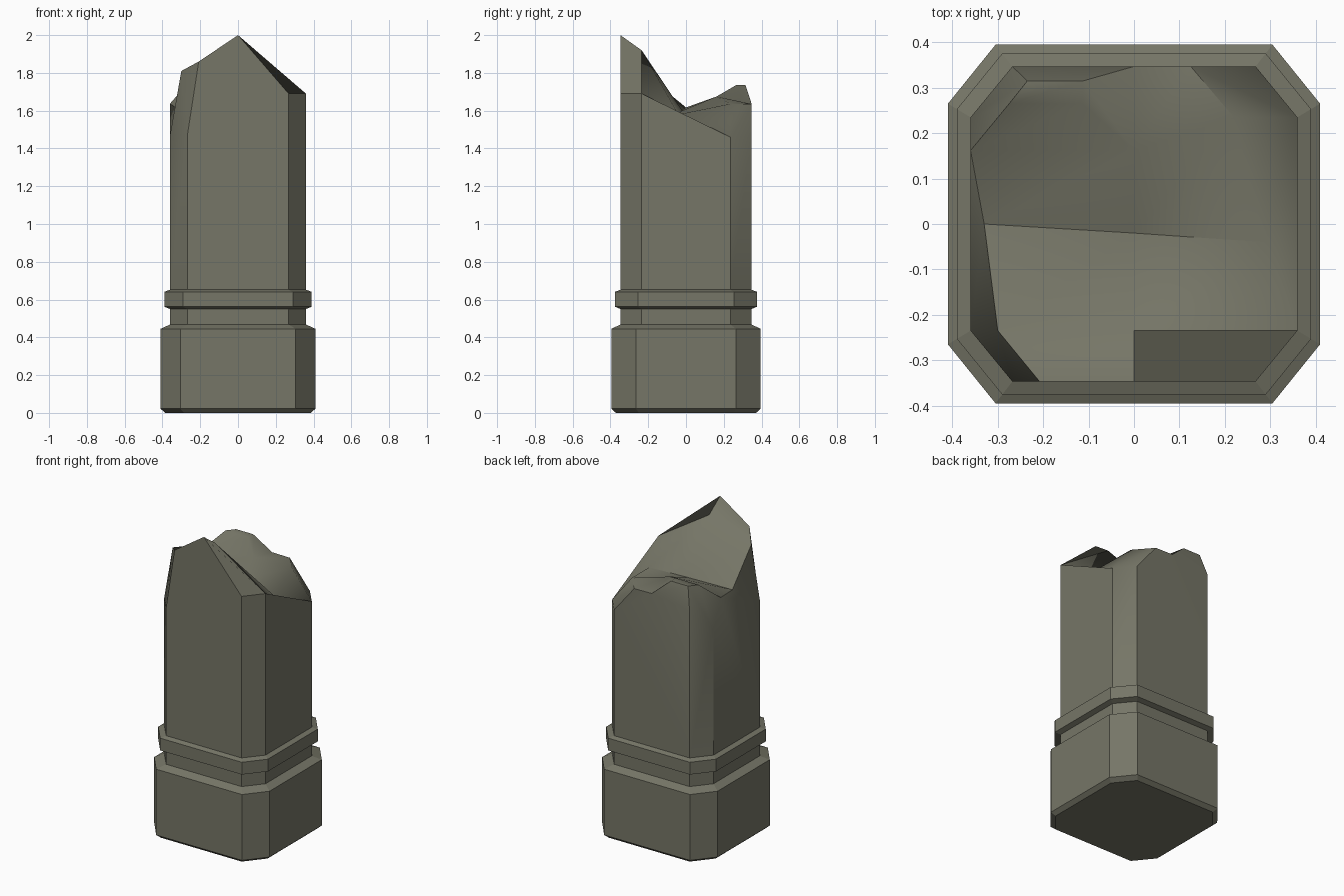
import bpy, bmesh, math

if "Cube" in bpy.data.objects:
    bpy.data.objects.remove(bpy.data.objects["Cube"])

stone = bpy.data.materials.new("weathered_stone")
stone.diffuse_color = (0.18, 0.18, 0.135, 1)
stone.use_nodes = True
stone.node_tree.nodes["Principled BSDF"].inputs["Base Color"].default_value = stone.diffuse_color


def octagon(k):
    """Chamfered rectangle of the shaft, grown outwards by k."""
    hx, fx = 0.36 + k, 0.268 + 0.74 * k
    hy, fy = 0.347 + 0.96 * k, 0.235 + 0.6 * k
    return [(-fx, -hy), (fx, -hy), (hx, -fy), (hx, fy),
            (fx, hy), (-fx, hy), (-hx, fy), (-hx, -fy)]


def finish(name, bm):
    bmesh.ops.recalc_face_normals(bm, faces=bm.faces)
    me = bpy.data.meshes.new(name)
    bm.to_mesh(me)
    bm.free()
    me.materials.append(stone)
    ob = bpy.data.objects.new(name, me)
    bpy.context.collection.objects.link(ob)
    return ob


# Plinth, neck and collar: one stepped profile of (growth, z)
profile = [(0.025, 0), (0.05, 0.022), (0.05, 0.445), (0, 0.468),
           (0, 0.55), (0.03, 0.562), (0.03, 0.641), (0, 0.652)]
bm = bmesh.new()
rings = [[bm.verts.new((x, y, z)) for x, y in octagon(k)] for k, z in profile]
for lo, hi in zip(rings, rings[1:]):
    for i in range(8):
        j = (i + 1) % 8
        bm.faces.new((lo[i], lo[j], hi[j], hi[i]))
bm.faces.new(rings[0][::-1])
finish("plinth_and_collar", bm)

# Broken shaft: corner posts of differing height plus break points
corners = ["fl", "fr", "rf", "rb", "br", "bl", "lb", "lf"]
heights = [1.47, 1.69, 1.69, 1.46, 1.46, 1.60, 1.46, 1.47]
points = {}
for n, (x, y), h in zip(corners, octagon(0), heights):
    points[n + "0"] = (x, y, 0.652)
    points[n] = (x, y, h)
points.update({
    "front_sh": (-0.208, -0.347, 1.86), "peak": (0, -0.347, 2.0),
    "left_sh": (-0.30, -0.235, 1.81), "left_val": (-0.33, 0, 1.617),
    "left_b": (-0.36, 0.162, 1.637), "crest": (0, -0.235, 1.92),
    "mid": (0, -0.02, 1.60), "right_val": (0.29, -0.04, 1.58),
    "right_sh": (0.22, 0.235, 1.636), "back_r": (0.125, 0.347, 1.635),
    "back_m": (0, 0.347, 1.637), "ridge": (0, 0.162, 1.675),
    "a": (-0.275, 0.265, 1.735), "b": (-0.113, 0.265, 1.735),
    "c": (-0.113, 0.315, 1.735), "d": (-0.235, 0.315, 1.735)})
faces = [
    # walls
    "fl0 fr0 fr peak front_sh fl", "fr0 rf0 rf fr", "rf0 rb0 rb rf",
    "rb0 br0 br rb", "br0 bl0 bl back_m back_r br", "bl0 lb0 lb bl",
    "lb0 lf0 lf left_b lb", "lf0 fl0 fl lf",
    # chipped corners and sides
    "fl front_sh left_sh lf", "lf left_sh left_val left_b",
    "rf rb right_sh right_val", "rb br back_r right_sh",
    # broken top
    "front_sh peak crest left_sh", "peak fr rf crest",
    "crest rf right_val mid", "left_sh crest mid left_val",
    "left_val mid ridge left_b", "mid right_val right_sh ridge",
    "ridge right_sh back_r back_m",
    # raised stub at the back left
    "left_b ridge b a", "ridge back_m c b", "back_m bl d c",
    "bl lb d", "lb left_b a d", "a b c d"]
bm = bmesh.new()
v = {n: bm.verts.new(p) for n, p in points.items()}
for f in faces:
    bm.faces.new([v[n] for n in f.split()])
shaft = finish("broken_shaft", bm)

# Soft shading over the shallow breaks only
bpy.context.view_layer.objects.active = shaft
shaft.select_set(True)
bpy.ops.object.shade_smooth_by_angle(angle=math.radians(38.5))
